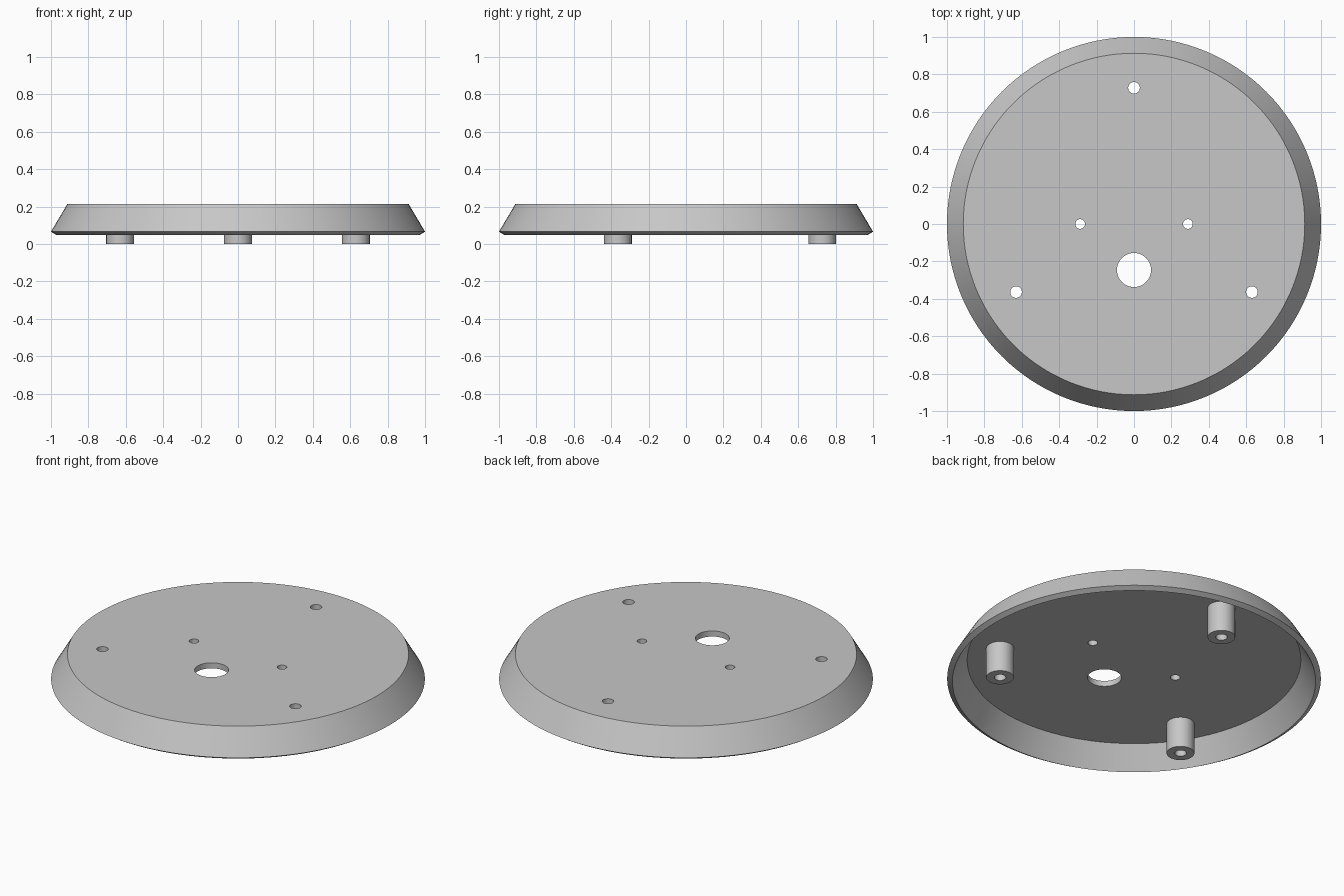
import bpy, bmesh
from math import radians, cos, sin, tau
from mathutils import Vector

cube = bpy.data.objects.get("Cube")
if cube:
    bpy.data.objects.remove(cube, do_unlink=True)

GREY = (0.57, 0.57, 0.57, 1)
grey = bpy.data.materials.new("plain grey")
grey.use_nodes = True
grey.diffuse_color = GREY
grey.node_tree.nodes["Principled BSDF"].inputs["Base Color"].default_value = GREY

TOP, CEILING = 0.213, 0.18
POST_RING, POST_R, BORE_R = 0.728, 0.074, 0.031


def lathe(name, profile, centre=(0, 0), steps=48):
    """Spin a (radius, height) profile around a vertical axis."""
    bm = bmesh.new()
    verts = [bm.verts.new((r, 0, z)) for r, z in profile]
    edges = [bm.edges.new(pair) for pair in zip(verts, verts[1:])]
    bmesh.ops.spin(bm, geom=verts + edges, cent=(0, 0, 0), axis=(0, 0, 1),
                   angle=tau, steps=steps)
    bmesh.ops.remove_doubles(bm, verts=bm.verts, dist=0.0001)
    bmesh.ops.recalc_face_normals(bm, faces=bm.faces)
    # Merge the flat end caps into single faces
    bmesh.ops.dissolve_limit(bm, angle_limit=0.005, use_dissolve_boundaries=False,
                             verts=bm.verts, edges=bm.edges)
    bmesh.ops.translate(bm, verts=bm.verts, vec=Vector((*centre, 0)))
    mesh = bpy.data.meshes.new(name)
    bm.to_mesh(mesh)
    bm.free()
    mesh.materials.append(grey)
    obj = bpy.data.objects.new(name, mesh)
    bpy.context.collection.objects.link(obj)
    return obj


def activate(obj):
    bpy.ops.object.select_all(action="DESELECT")
    obj.select_set(True)
    bpy.context.view_layer.objects.active = obj


# Hollow sloping cover of even wall thickness
cover = lathe("cover", [(0, TOP), (0.913, TOP), (1.0, 0.066), (0.972, 0.049),
                        (0.893, CEILING), (0, CEILING)], steps=128)

post_spots = {name: (POST_RING * cos(radians(a)), POST_RING * sin(radians(a)))
              for name, a in (("back_post", 90), ("right_post", 210), ("left_post", 330))}

# Holes: post bores, two small screw holes and the cable hole
holes = [(spot, BORE_R) for spot in post_spots.values()]
holes += [((side * 0.288, 0), 0.026) for side in (-1, 1)]
holes.append(((0, -0.246), 0.091))

for spot, radius in holes:
    cutter = lathe("hole_cutter", [(0, 0.1), (radius, 0.1), (radius, 0.3), (0, 0.3)], spot)
    cutter.hide_render = True
    activate(cover)
    cut = cover.modifiers.new("hole", "BOOLEAN")
    cut.operation, cut.solver, cut.object = "DIFFERENCE", "EXACT", cutter
    bpy.ops.object.modifier_apply(modifier=cut.name)
    bpy.data.objects.remove(cutter, do_unlink=True)

# Three hollow standing posts reaching up to the underside of the cover
posts = [lathe(name, [(BORE_R, CEILING), (BORE_R, 0), (POST_R, 0), (POST_R, CEILING)], spot)
         for name, spot in post_spots.items()]

for obj in [cover] + posts:
    activate(obj)
    bpy.ops.object.shade_smooth_by_angle(angle=radians(25))
